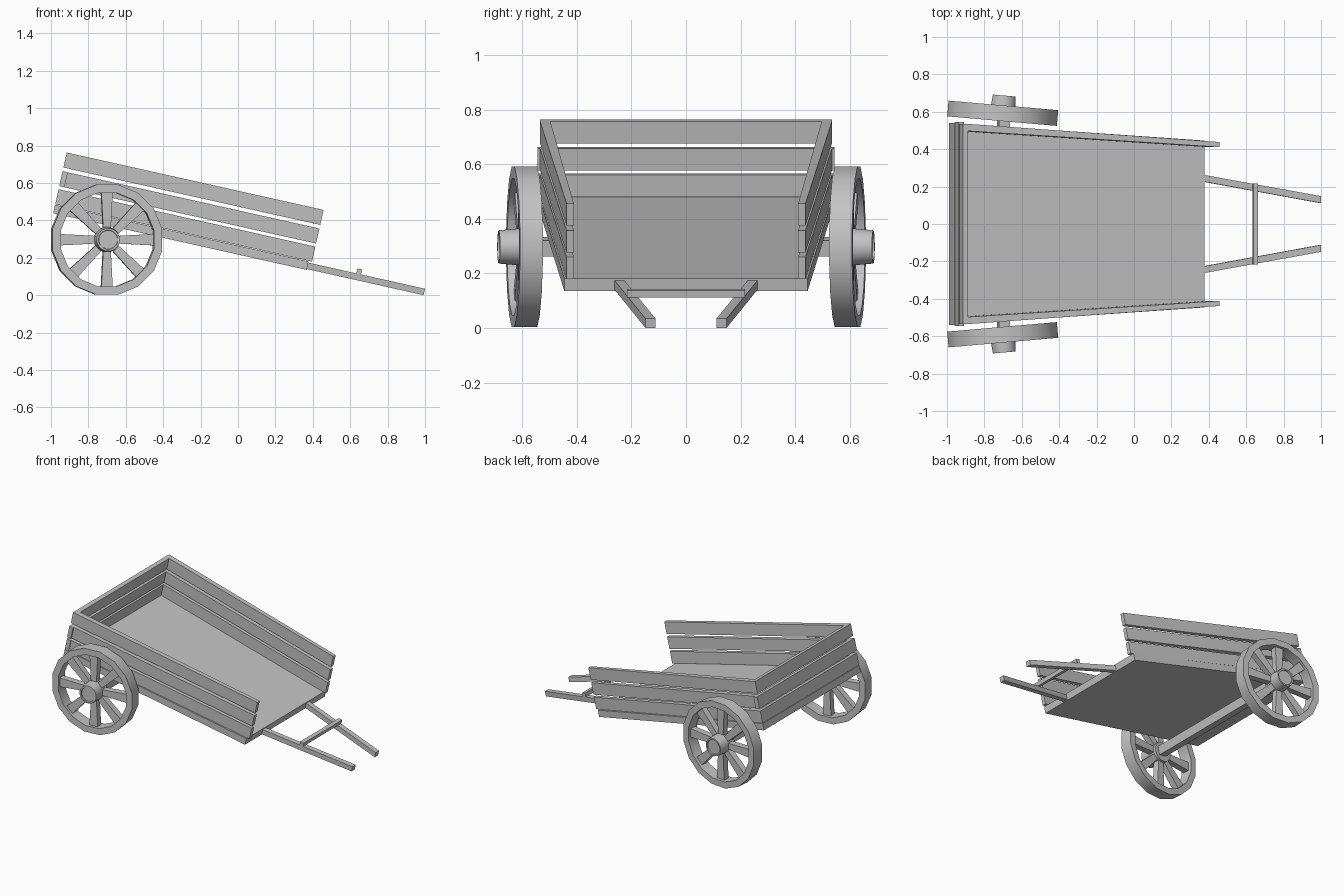
import bpy, bmesh, math
from mathutils import Matrix, Vector

cube = bpy.data.objects.get("Cube")
if cube:
    bpy.data.objects.remove(cube, do_unlink=True)

grey = bpy.data.materials.new("plain_grey")
grey.use_nodes = True
colour = (0.55, 0.55, 0.55, 1)
grey.diffuse_color = colour
grey.node_tree.nodes["Principled BSDF"].inputs["Base Color"].default_value = colour

# The whole bed slopes down towards the handles
TILT = Matrix.Rotation(math.radians(12.6), 4, 'Y')


def finish(name, bm, matrix, smooth=False):
    bm.transform(matrix)
    bmesh.ops.recalc_face_normals(bm, faces=bm.faces)
    mesh = bpy.data.meshes.new(name)
    bm.to_mesh(mesh)
    bm.free()
    mesh.materials.append(grey)
    obj = bpy.data.objects.new(name, mesh)
    bpy.context.collection.objects.link(obj)
    if smooth:
        bpy.ops.object.select_all(action='DESELECT')
        obj.select_set(True)
        bpy.context.view_layer.objects.active = obj
        bpy.ops.object.shade_smooth_by_angle(angle=math.radians(30))
    return obj


def add_prism(bm, outline, low, high):
    """Extrude a flat outline from height low to height high."""
    bottom = [bm.verts.new((x, y, low)) for x, y in outline]
    top = [bm.verts.new((x, y, high)) for x, y in outline]
    bm.faces.new(bottom)
    bm.faces.new(top)
    n = len(outline)
    for i in range(n):
        j = (i + 1) % n
        bm.faces.new((bottom[i], bottom[j], top[j], top[i]))


def plank(name, outline, low, high, matrix=TILT):
    bm = bmesh.new()
    add_prism(bm, outline, low, high)
    return finish(name, bm, matrix)


def rectangle(x0, x1, half):
    return [(x0, -half), (x1, -half), (x1, half), (x0, half)]


def add_lathe(bm, profile, sides, closed):
    """Spin (radius, height) points around z; flats face the axes."""
    rings = []
    for r, h in profile:
        rings.append([bm.verts.new((r * math.cos(a), r * math.sin(a), h))
                      for a in [(i + 0.5) * math.tau / sides for i in range(sides)]])
    pairs = list(zip(rings, rings[1:]))
    if closed:
        pairs.append((rings[-1], rings[0]))
    else:
        bm.faces.new(rings[0])
        bm.faces.new(rings[-1])
    for a, b in pairs:
        for i in range(sides):
            j = (i + 1) % sides
            bm.faces.new((a[i], a[j], b[j], b[i]))


# Bed floor, wider at the back
BACK, JOINT, FRONT = -1.06, -1.031, 0.347
plank("bed_floor", [(BACK, -0.54), (0.329, -0.446), (0.329, 0.446), (BACK, 0.54)],
      0.2125, 0.259)

# Three rows of slats on both sides and at the back
rows = [("lower", 0.262, 0.54), ("middle", 0.361, 0.545), ("upper", 0.463, 0.535)]
for label, low, half in rows:
    plank(label + "_back_slat", rectangle(BACK, JOINT, half), low, low + 0.082)
    for side, s in (("left", 1), ("right", -1)):
        plank(f"{label}_{side}_slat",
              [(JOINT, s * 0.535), (FRONT, s * 0.438),
               (FRONT, s * 0.411), (JOINT, s * 0.497)], low, low + 0.082)

# Converging handles and their crossbar
for side, s in (("left", 1), ("right", -1)):
    plank(side + "_handle", [(0.329, s * 0.262), (0.968, s * 0.149),
                             (0.968, s * 0.112), (0.329, s * 0.226)], 0.217, 0.252)
plank("handle_crossbar", rectangle(0.592, 0.618, 0.216), 0.252, 0.279)

# Axle beam below the bed
plank("axle", rectangle(-0.776, -0.716, 0.58), 0.108, 0.168)

# Toed-in spoked wheels, built around z and turned to point outwards
for side, s in (("left", 1), ("right", -1)):
    place = (Matrix.Translation((-0.702, s * 0.592, 0.297))
             @ Vector((0.087, s, 0)).to_track_quat('Z', 'Y').to_matrix().to_4x4())
    # Track rotation keeps the wheel's y axis upright, so flats stay level
    rim = bmesh.new()
    add_lathe(rim, [(0.3, -0.042), (0.3, 0.042), (0.255, 0.042), (0.255, -0.042)], 16, True)
    finish(side + "_wheel_rim", rim, place, True)

    spokes = bmesh.new()
    for i in range(8):
        one = bmesh.new()
        add_prism(one, [(0.05, -0.02), (0.262, -0.031), (0.262, 0.031), (0.05, 0.02)],
                  -0.022, 0.022)
        one.transform(Matrix.Rotation(i * math.tau / 8, 4, 'Z'))
        temp = bpy.data.meshes.new("spoke")
        one.to_mesh(temp)
        one.free()
        spokes.from_mesh(temp)
        bpy.data.meshes.remove(temp)
    finish(side + "_wheel_spokes", spokes, place)

    hub = bmesh.new()
    add_lathe(hub, [(0.068, -0.04), (0.068, 0.03), (0.062, 0.095),
                    (0.052, 0.095), (0.05, 0.088)], 16, False)
    finish(side + "_wheel_hub", hub, place, True)
